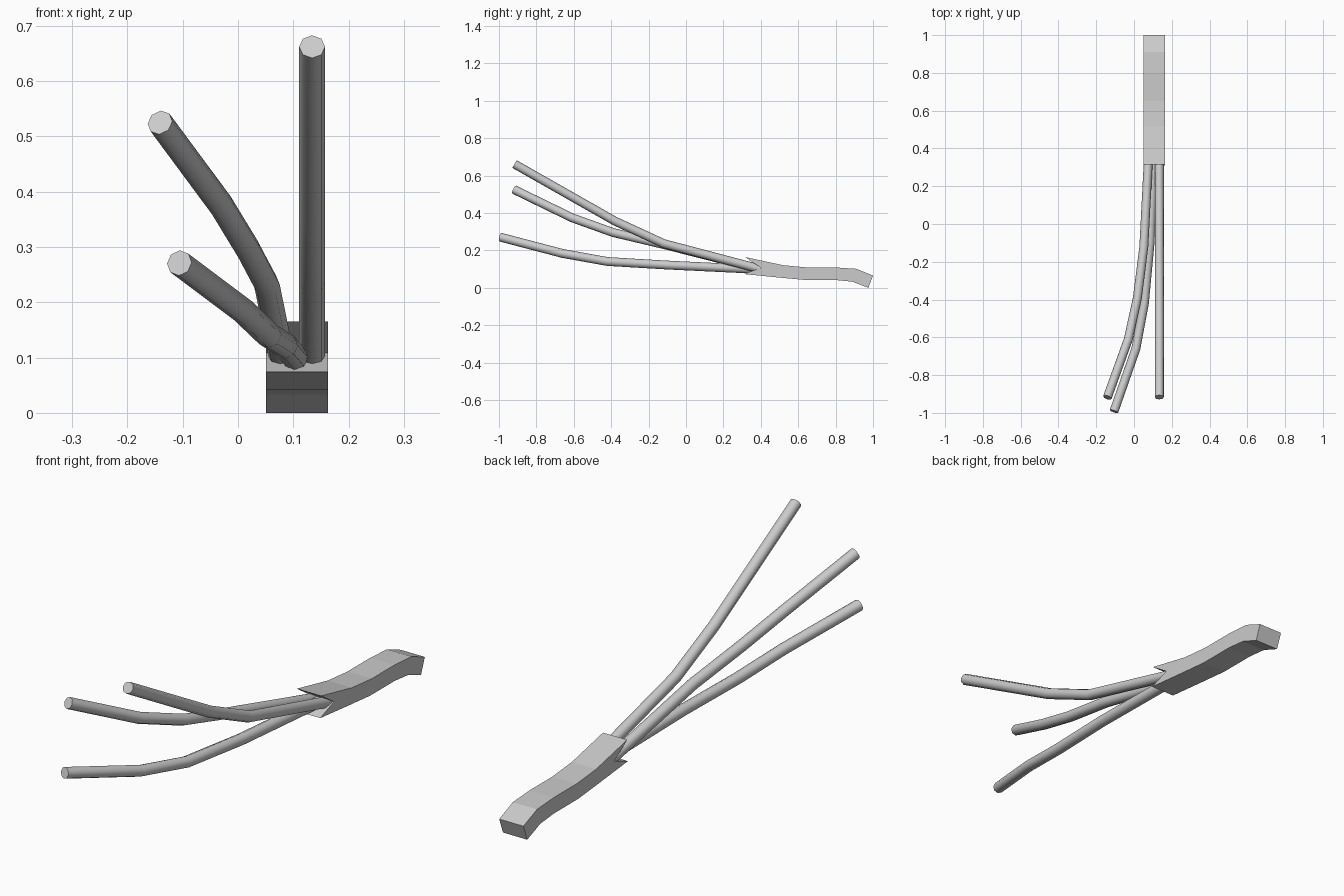
import bpy
import bmesh
from math import radians

cube = bpy.data.objects.get("Cube")
if cube:
    bpy.data.objects.remove(cube)

grey = bpy.data.materials.new("light_grey")
grey.use_nodes = True
colour = (0.6, 0.6, 0.6, 1)
grey.diffuse_color = colour
grey.node_tree.nodes["Principled BSDF"].inputs["Base Color"].default_value = colour


def extrude_profile(name, profile, x_min, x_max):
    """Extrude a side outline of (y, z) points across x."""
    mesh = bpy.data.meshes.new(name)
    bm = bmesh.new()
    face = bm.faces.new([bm.verts.new((x_min, y, z)) for y, z in profile])
    result = bmesh.ops.extrude_face_region(bm, geom=[face])
    moved = [g for g in result["geom"] if isinstance(g, bmesh.types.BMVert)]
    bmesh.ops.translate(bm, verts=moved, vec=(x_max - x_min, 0, 0))
    bmesh.ops.recalc_face_normals(bm, faces=bm.faces)
    bm.to_mesh(mesh)
    bm.free()
    mesh.materials.append(grey)
    obj = bpy.data.objects.new(name, mesh)
    bpy.context.collection.objects.link(obj)
    return obj


def tube(name, path, radius=0.0235):
    """Sweep a capped octagonal rod along a bent path."""
    curve = bpy.data.curves.new(name, "CURVE")
    curve.dimensions = "3D"
    curve.bevel_depth = radius
    curve.bevel_resolution = 2
    curve.use_fill_caps = True
    spline = curve.splines.new("POLY")
    spline.points.add(len(path) - 1)
    for point, co in zip(spline.points, path):
        point.co = (*co, 1)
    curve.materials.append(grey)
    obj = bpy.data.objects.new(name, curve)
    bpy.context.collection.objects.link(obj)
    bpy.ops.object.select_all(action="DESELECT")
    obj.select_set(True)
    bpy.context.view_layer.objects.active = obj
    bpy.ops.object.convert(target="MESH")
    bpy.ops.object.shade_smooth_by_angle(angle=radians(50))
    return bpy.context.object


# Curved grip with a notched front end and a drooping tail
extrude_profile("handle", [
    (0.315, 0.165), (0.52, 0.121), (0.65, 0.109), (0.80, 0.109), (0.91, 0.102),
    (1.0, 0.066), (0.975, 0.0), (0.89, 0.033), (0.80, 0.042), (0.64, 0.042),
    (0.50, 0.055), (0.31, 0.074), (0.40, 0.108),
], 0.051, 0.163)

# Three diverging prongs
tube("straight_prong", [
    (0.134, 0.40, 0.100), (0.134, -0.12, 0.237),
    (0.134, -0.38, 0.357), (0.134, -0.917, 0.662)])
tube("upper_curved_prong", [
    (0.079, 0.40, 0.100), (0.052, -0.12, 0.232),
    (0.018, -0.39, 0.296), (-0.030, -0.61, 0.375), (-0.141, -0.918, 0.525)])
tube("lower_curved_prong", [
    (0.105, 0.40, 0.098), (0.085, -0.10, 0.122),
    (0.055, -0.42, 0.141), (0.010, -0.66, 0.184), (-0.106, -0.992, 0.271)])
